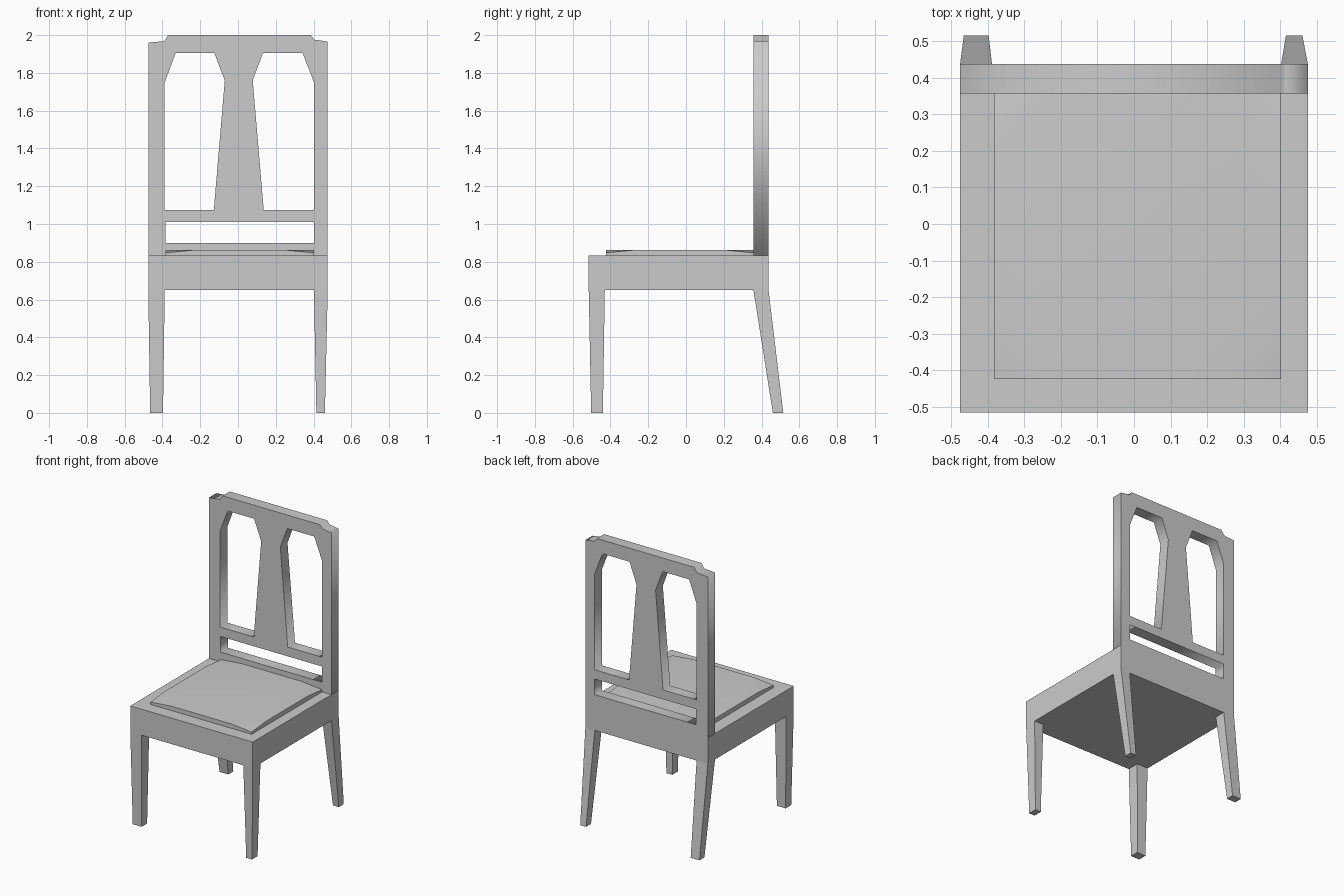
import bpy, bmesh

if "Cube" in bpy.data.objects:
    bpy.data.objects.remove(bpy.data.objects["Cube"])


def mesh_object(name, verts, faces):
    bm = bmesh.new()
    vs = [bm.verts.new(v) for v in verts]
    for f in faces:
        bm.faces.new([vs[i] for i in f])
    bmesh.ops.recalc_face_normals(bm, faces=bm.faces)
    me = bpy.data.meshes.new(name)
    bm.to_mesh(me)
    bm.free()
    ob = bpy.data.objects.new(name, me)
    bpy.context.collection.objects.link(ob)
    return ob


def loft(name, low, z0, high, z1):
    """Tapered block between two rectangles (x0, x1, y0, y1)."""
    verts = []
    for (x0, x1, y0, y1), z in ((low, z0), (high, z1)):
        verts += [(x0, y0, z), (x1, y0, z), (x1, y1, z), (x0, y1, z)]
    sides = [(i, (i + 1) % 4, (i + 1) % 4 + 4, i + 4) for i in range(4)]
    return mesh_object(name, verts, [(3, 2, 1, 0), (4, 5, 6, 7)] + sides)


# Seat frame
SEAT = (-0.475, 0.475, -0.515, 0.437)
loft("seat_frame", SEAT, 0.65, SEAT, 0.832)

# Legs: straight tapered front, raked tapered back
for side, top_x, foot_x in (("left", (-0.475, -0.388), (-0.465, -0.397)),
                            ("right", (0.402, 0.475), (0.415, 0.46))):
    loft("front_leg_" + side, (*foot_x, -0.502, -0.44), 0,
         (*top_x, -0.515, -0.43), 0.65)
    loft("back_leg_" + side, (*foot_x, 0.46, 0.515), 0,
         (*top_x, 0.357, 0.437), 0.65)

# Backrest: posts, rails and flared splat as one pierced profile
outline = [(-0.475, 0.832), (0.475, 0.832), (0.475, 1.965), (0.415, 1.975),
           (0.405, 1.975), (0.385, 2.0), (-0.37, 2.0), (-0.39, 1.968), (-0.475, 1.96)]
left_gap = [(-0.388, 1.075), (-0.128, 1.075), (-0.07, 1.76),
            (-0.125, 1.905), (-0.33, 1.905), (-0.388, 1.75)]
right_gap = [(0.402, 1.075), (0.136, 1.075), (0.078, 1.76),
             (0.132, 1.905), (0.342, 1.905), (0.402, 1.75)]
low_gap = [(-0.385, 0.9), (0.402, 0.9), (0.402, 1.01), (-0.385, 1.01)]

curve = bpy.data.curves.new("backrest_profile", 'CURVE')
curve.dimensions = '2D'
curve.fill_mode = 'BOTH'
curve.extrude = 0.04
for loop in (outline, left_gap, right_gap, low_gap):
    sp = curve.splines.new('POLY')
    sp.points.add(len(loop) - 1)
    for p, (x, z) in zip(sp.points, loop):
        p.co = (x, z, 0, 1)
    sp.use_cyclic_u = True
backrest = bpy.data.objects.new("backrest", curve)
bpy.context.collection.objects.link(backrest)
backrest.rotation_euler.x = 1.5707963
backrest.location.y = 0.397
bpy.context.view_layer.objects.active = backrest
backrest.select_set(True)
bpy.ops.object.convert(target='MESH')

# Seat cushion: square pad whose top corners dip
x0, x1, y0, y1 = -0.383, 0.402, -0.423, 0.357
c, zb, zc, zt = 0.16, 0.832, 0.848, 0.863
corners = [(x0, y0), (x1, y0), (x1, y1), (x0, y1)]
rim = []
for i, (x, y) in enumerate(corners):
    sx, sy = (1 if x < 0 else -1), (1 if y < 0 else -1)
    along_x, along_y = (x + sx * c, y, zt), (x, y + sy * c, zt)
    first, last = (along_y, along_x) if i % 2 == 0 else (along_x, along_y)
    rim += [first, (x, y, zc), last]
base = [(x, y, zb) for x, y, z in rim]
n = len(rim)
faces = [(i, (i + 1) % n, (i + 1) % n + n, i + n) for i in range(n)]
faces += [(i + n, i + 1 + n, i + 2 + n) for i in range(0, n, 3)]
faces += [tuple(i + n for i in range(n) if i % 3 != 1), tuple(reversed(range(n)))]
cushion = mesh_object("seat_cushion", base + rim, faces)
bpy.ops.object.select_all(action='DESELECT')
cushion.select_set(True)
bpy.context.view_layer.objects.active = cushion
bpy.ops.object.shade_smooth_by_angle(angle=0.6)
